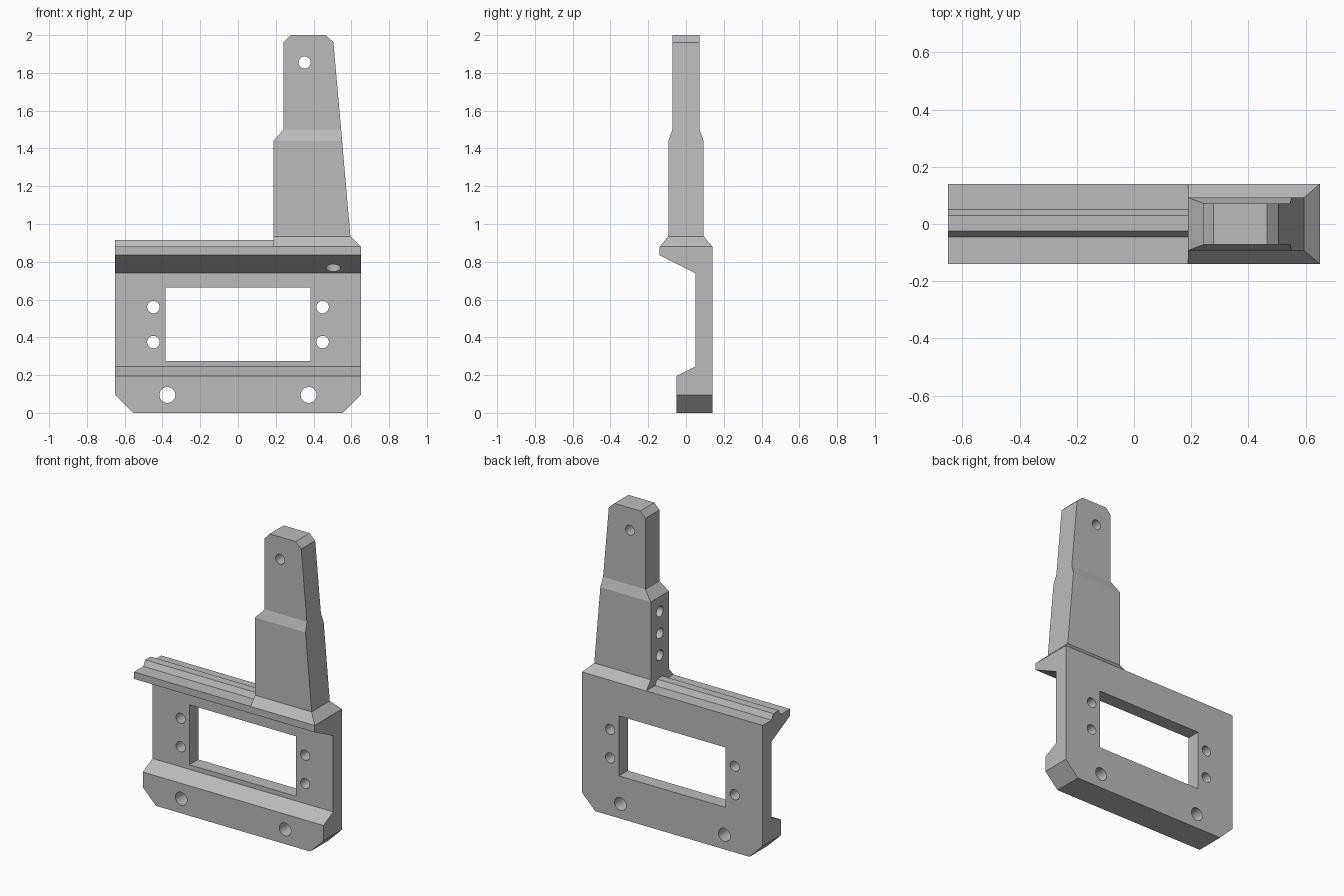
import bpy
import bmesh
from math import pi
from mathutils import Matrix, Vector

cube = bpy.data.objects.get("Cube")
if cube:
    bpy.data.objects.remove(cube, do_unlink=True)

grey = bpy.data.materials.new("plain_grey")
grey.use_nodes = True
colour = (0.5, 0.5, 0.5, 1)
grey.diffuse_color = colour
grey.node_tree.nodes["Principled BSDF"].inputs["Base Color"].default_value = colour


def finish(bm, name):
    """Turn a bmesh into a linked, coloured object."""
    bmesh.ops.recalc_face_normals(bm, faces=bm.faces[:])
    mesh = bpy.data.meshes.new(name)
    bm.to_mesh(mesh)
    bm.free()
    mesh.materials.append(grey)
    obj = bpy.data.objects.new(name, mesh)
    bpy.context.collection.objects.link(obj)
    return obj


def extrude_x(profile, x0, x1):
    """Sweep a (y, z) outline from x0 to x1."""
    bm = bmesh.new()
    face = bm.faces.new([bm.verts.new((x0, y, z)) for y, z in profile])
    res = bmesh.ops.extrude_face_region(bm, geom=[face], use_keep_orig=True)
    moved = [v for v in res["geom"] if isinstance(v, bmesh.types.BMVert)]
    bmesh.ops.translate(bm, verts=moved, vec=(x1 - x0, 0, 0))
    return bm


def cut_cylinder(bm, centre, radius, depth, axis):
    turn = {"X": Matrix.Rotation(pi / 2, 4, "Y"),
            "Y": Matrix.Rotation(pi / 2, 4, "X"),
            "Z": Matrix.Identity(4)}[axis]
    bmesh.ops.create_cone(bm, cap_ends=True, segments=32, radius1=radius,
                          radius2=radius, depth=depth,
                          matrix=Matrix.Translation(centre) @ turn)


def carve(obj, cutter):
    """Subtract the cutter and bake the result."""
    mod = obj.modifiers.new("holes", "BOOLEAN")
    mod.object = cutter
    mod.operation = "DIFFERENCE"
    mod.solver = "EXACT"
    deps = bpy.context.evaluated_depsgraph_get()
    baked = bpy.data.meshes.new_from_object(obj.evaluated_get(deps))
    obj.modifiers.clear()
    obj.data = baked


# Mounting plate: foot, thin web and overhanging ledge
plate_bm = extrude_x([(-0.05, 0), (0.14, 0), (0.14, 0.88), (-0.14, 0.88),
                      (-0.14, 0.835), (0.05, 0.74), (0.05, 0.245),
                      (-0.05, 0.195)], -0.65, 0.65)
# Clipped lower corners
for side in (-1, 1):
    res = bmesh.ops.bisect_plane(
        plate_bm, geom=plate_bm.verts[:] + plate_bm.edges[:] + plate_bm.faces[:],
        plane_co=(side * 0.65, 0, 0.095), plane_no=Vector((side, 0, -1)),
        clear_outer=True)
    rim = [e for e in res["geom_cut"] if isinstance(e, bmesh.types.BMEdge)]
    bmesh.ops.edgeloop_fill(plate_bm, edges=rim)
plate = finish(plate_bm, "mounting_plate")

# Raised rib along the open part of the ledge
rib = finish(extrude_x([(0.05, 0.88), (0.03, 0.915), (-0.025, 0.915),
                        (-0.045, 0.88)], -0.65, 0.19), "ledge_rib")

# Upright arm: stacked rectangles as (z, left x, right x, half depth)
arm_bm = bmesh.new()
below = None
for z, x0, x1, d in [(0.88, 0.188, 0.65, 0.14), (0.935, 0.188, 0.595, 0.093),
                     (1.44, 0.188, 0.551, 0.093), (1.5, 0.242, 0.546, 0.072),
                     (1.962, 0.242, 0.505, 0.072), (2.0, 0.278, 0.465, 0.072)]:
    ring = [arm_bm.verts.new((x, y, z))
            for x, y in ((x0, -d), (x1, -d), (x1, d), (x0, d))]
    if below is None:
        arm_bm.faces.new(ring)
    else:
        for i in range(4):
            j = (i + 1) % 4
            arm_bm.faces.new((below[i], below[j], ring[j], ring[i]))
    below = ring
arm_bm.faces.new(below)
arm = finish(arm_bm, "upright_arm")

# Window and bolt holes through the plate
cut = bmesh.new()
bmesh.ops.create_cube(cut, size=1, matrix=Matrix.Translation((0, 0, 0.47))
                      @ Matrix.Diagonal((0.768, 1, 0.39, 1)))
for side in (-1, 1):
    for z in (0.375, 0.56):
        cut_cylinder(cut, (side * 0.448, 0, z), 0.033, 1, "Y")
    cut_cylinder(cut, (side * 0.374, 0, 0.095), 0.042, 1, "Y")
# Arm tip hole, side sockets and the vertical socket under the ledge
cut_cylinder(cut, (0.353, 0, 1.855), 0.032, 1, "Y")
for i in range(3):
    cut_cylinder(cut, (0.25, 0, 1.06 + 0.142 * i), 0.034, 0.3, "X")
cut_cylinder(cut, (0.503, -0.005, 0.86), 0.039, 0.24, "Z")
cutter = finish(cut, "hole_cutter")
cutter.hide_render = True

for part in (plate, arm):
    carve(part, cutter)
bpy.data.objects.remove(cutter, do_unlink=True)

# Round hole walls, crisp edges elsewhere
bpy.ops.object.select_all(action="DESELECT")
for part in (plate, rib, arm):
    part.select_set(True)
bpy.context.view_layer.objects.active = plate
bpy.ops.object.shade_smooth_by_angle(angle=pi / 12)
